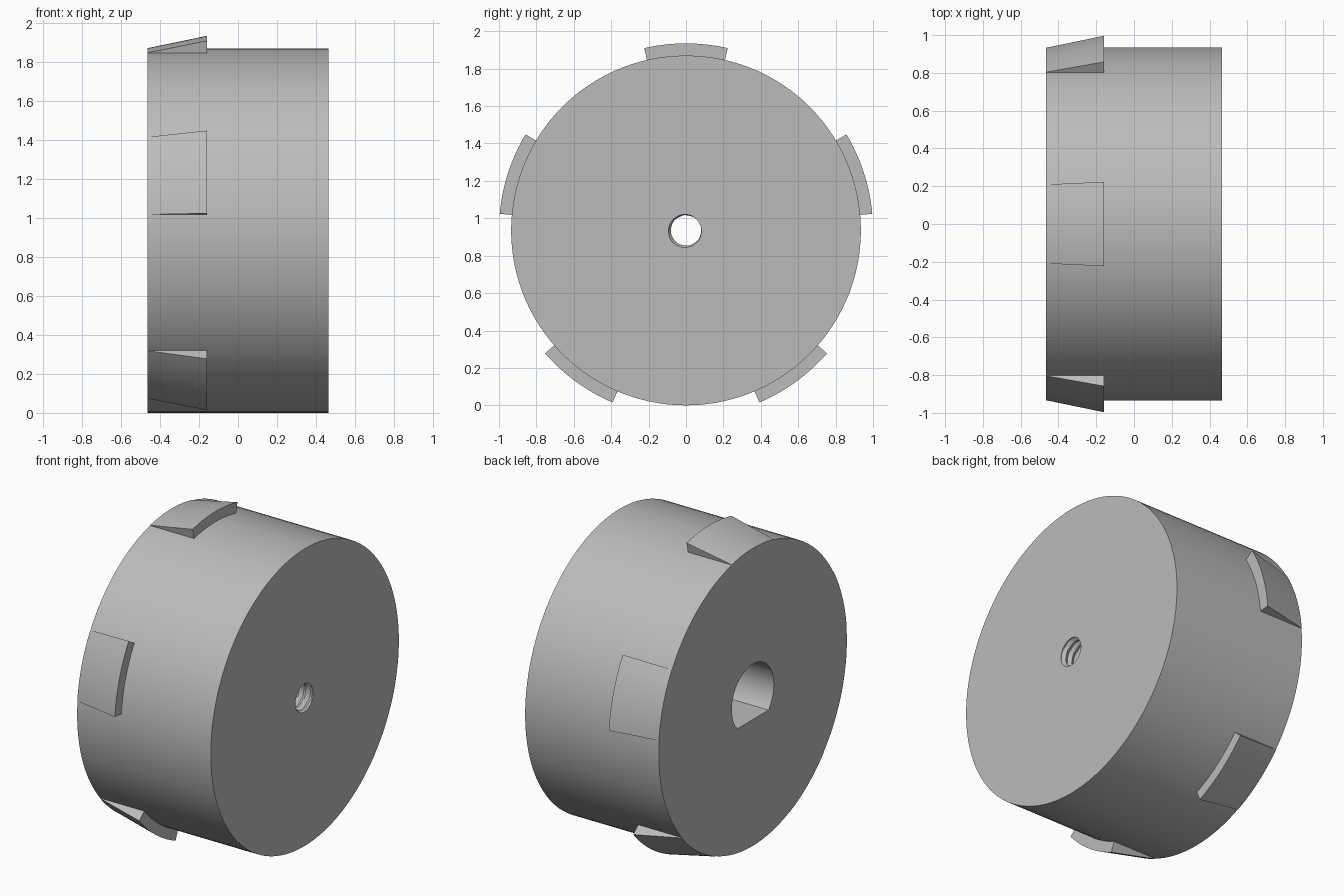
import bpy, bmesh, math
from math import sin, cos, pi, radians

cube = bpy.data.objects.get("Cube")
if cube:
    bpy.data.objects.remove(cube)

RADIUS, HALF, SEGS = 0.935, 0.465, 120
SHAFT_R, SHAFT_END = 0.209, 0.15
FLAT = SHAFT_R * cos(radians(48))
THREAD_R, THREAD_DEPTH, PITCH, STEPS = 0.08, 0.016, 0.045, 8

grey = bpy.data.materials.new("plain grey")
grey.use_nodes = True
colour = (0.5, 0.5, 0.5, 1)
grey.diffuse_color = colour
grey.node_tree.nodes["Principled BSDF"].inputs["Base Color"].default_value = colour


def point(x, r, a):
    """Point around the wheel axis; angle is measured from straight down."""
    return (x, r * sin(a), RADIUS - r * cos(a))


def finish(name, bm):
    bmesh.ops.recalc_face_normals(bm, faces=bm.faces)
    mesh = bpy.data.meshes.new(name)
    bm.to_mesh(mesh)
    bm.free()
    mesh.materials.append(grey)
    obj = bpy.data.objects.new(name, mesh)
    bpy.context.collection.objects.link(obj)
    bpy.ops.object.select_all(action='DESELECT')
    obj.select_set(True)
    bpy.context.view_layer.objects.active = obj
    bpy.ops.object.shade_smooth_by_angle(angle=radians(30))
    return obj


def round_hole(r):
    return lambda a: r


def shaft_hole(a):
    c = cos(a)
    return min(SHAFT_R, FLAT / c) if c > 0 else SHAFT_R


def thread(x):
    def radius(a):
        t = (x / PITCH - a / (2 * pi)) % 1
        return THREAD_R + THREAD_DEPTH * (1 - abs(2 * t - 1))
    return radius


# Wheel body: rim, flat end faces, flatted shaft socket and threaded bore
sections = [(HALF, round_hole(RADIUS)), (-HALF, round_hole(RADIUS)),
            (-HALF, shaft_hole), (SHAFT_END, shaft_hole)]
count = round((HALF - SHAFT_END) / PITCH * STEPS)
for i in range(count + 1):
    x = SHAFT_END + (HALF - SHAFT_END) * i / count
    sections.append((x, thread(x)))

bm = bmesh.new()
angles = [2 * pi * j / SEGS for j in range(SEGS)]
rings = [[bm.verts.new(point(x, f(a), a)) for a in angles] for x, f in sections]
for k, ring in enumerate(rings):
    after = rings[(k + 1) % len(rings)]
    for j in range(SEGS):
        n = (j + 1) % SEGS
        bm.faces.new((ring[j], ring[n], after[n], after[j]))
finish("wheel_body", bm)

# Five ramped teeth around one edge of the rim
TOOTH_STEPS = 16
tooth_profile = [(-HALF, 0.92), (-HALF, 0.937), (-0.16, 1.0), (-0.16, 0.92)]
for t in range(5):
    middle = pi + t * 2 * pi / 5
    bm = bmesh.new()
    slices = []
    for j in range(TOOTH_STEPS + 1):
        a = middle + radians(12.9) * (2 * j / TOOTH_STEPS - 1)
        slices.append([bm.verts.new(point(x, r, a)) for x, r in tooth_profile])
    for s, e in zip(slices, slices[1:]):
        for k in range(4):
            n = (k + 1) % 4
            bm.faces.new((s[k], s[n], e[n], e[k]))
    bm.faces.new(slices[0])
    bm.faces.new(slices[-1])
    finish(f"rim_tooth_{t + 1}", bm)
